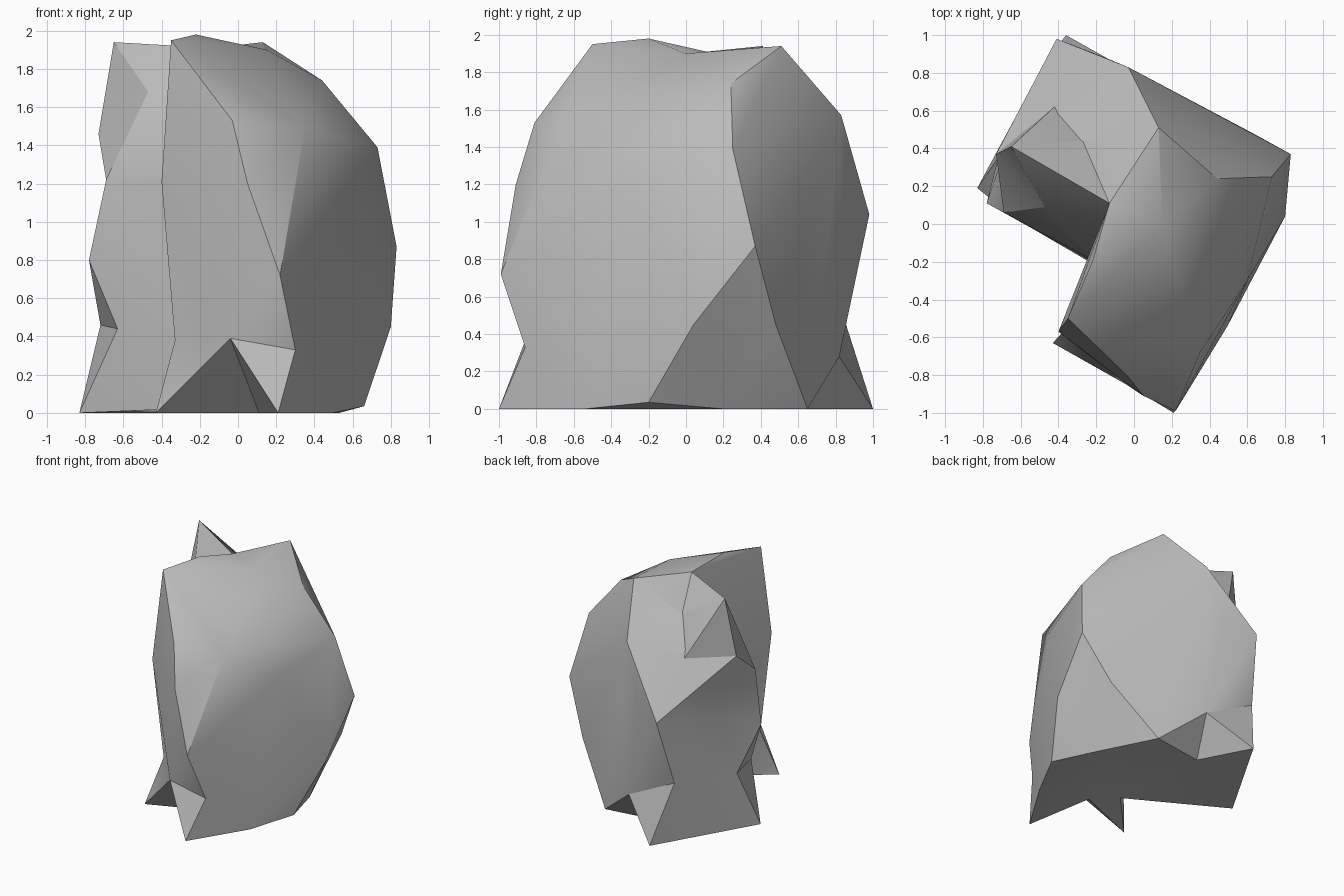
import bpy
import bmesh
import math

if "Cube" in bpy.data.objects:
    bpy.data.objects.remove(bpy.data.objects["Cube"])

# Single stone colour
stone = bpy.data.materials.new("stone grey")
stone.use_nodes = True
grey = (0.5, 0.5, 0.5, 1.0)
stone.diffuse_color = grey
bsdf = next(n for n in stone.node_tree.nodes if n.type == 'BSDF_PRINCIPLED')
bsdf.inputs["Base Color"].default_value = grey


def chunk(name, points):
    """Faceted chunk of rock: the convex hull of a few corner points."""
    bm = bmesh.new()
    for co in points:
        bm.verts.new(co)
    res = bmesh.ops.convex_hull(bm, input=bm.verts[:])
    spare = {v for key in ("geom_interior", "geom_unused") for v in res[key]
             if isinstance(v, bmesh.types.BMVert)}
    bmesh.ops.delete(bm, geom=list(spare), context='VERTS')
    bmesh.ops.recalc_face_normals(bm, faces=bm.faces[:])
    mesh = bpy.data.meshes.new(name)
    bm.to_mesh(mesh)
    bm.free()
    mesh.materials.append(stone)
    obj = bpy.data.objects.new(name, mesh)
    bpy.context.scene.collection.objects.link(obj)
    return obj


# Corners where neighbouring chunks meet
dip, saddle = (0.15, 0.0, 1.90), (-0.13, 0.11, 1.91)
shoulder, brow, flank = (0.44, 0.24, 1.74), (0.73, 0.25, 1.39), (0.83, 0.37, 0.87)
peak, ridge = (0.13, 0.51, 1.94), (-0.03, 0.83, 1.57)
heel_in, toe_in = (0.30, -0.86, 0.33), (-0.04, -0.85, 0.39)
toe_gap, side_foot, back_foot = (0.11, -0.41, 0), (0.495, -0.54, 0), (0.53, 0.20, 0)
foot_edge = (-0.33, -0.52, 0.38)
cleft_low, cleft_mid = (-0.10, -0.28, 0.03), (-0.22, -0.20, 0.50)
cleft_top = (-0.20, -0.20, 1.25)
notch_top, notch_gap = (-0.04, 0.82, 0.28), (-0.14, 0.585, 0)
horn_a, horn_b, horn_c = (-0.73, 0.37, 1.46), (-0.47, 0.09, 1.68), (-0.40, 0.64, 1.41)
horn_d = (-0.20, 0.44, 1.68)
waist_a, waist_b = (-0.69, 0.06, 1.22), (-0.65, 0.49, 0.98)
spur, spur_in = (-0.41, 0.98, 1.04), (-0.15, 0.88, 1.20)
ankle_a, ankle_b, ankle_c = (-0.72, 0.35, 0.46), (-0.63, 0.03, 0.44), (-0.48, 0.84, 0.50)

# Large front mass
boulder = chunk("boulder", [
    dip, saddle, shoulder, brow, flank, heel_in, toe_in, toe_gap, side_foot,
    back_foot, foot_edge, cleft_low, (-0.22, -0.20, 1.98), (-0.35, -0.50, 1.95),
    (-0.03, -0.81, 1.53), (0.35, -0.68, 1.49), (0.60, -0.30, 1.24),
    (-0.40, -0.57, 1.21), (0.05, -0.91, 1.20), (0.22, -0.99, 0.72),
    (-0.20, -0.70, 0.80), (-0.32, -0.42, 0.80), (0.80, 0.04, 0.45),
    (0.66, -0.20, 0.035)])

parts = [
    # Back mass with its flat rear wall
    chunk("back_mass", [
        dip, saddle, shoulder, brow, flank, peak, ridge, spur_in, notch_top,
        notch_gap, back_foot, cleft_low, (0.63, 0.48, 0.45), (0.30, 0.65, 0)]),
    # Side lobe, from its tip down to its foot
    chunk("lobe_tip", [
        (-0.65, 0.41, 1.94), saddle, horn_a, horn_b, horn_c, horn_d]),
    chunk("lobe_upper", [
        saddle, peak, ridge, horn_a, horn_b, horn_c, horn_d, waist_a, waist_b,
        spur, spur_in, cleft_top]),
    chunk("lobe_middle", [
        waist_a, waist_b, spur, spur_in, (-0.78, 0.11, 0.80), ankle_a, ankle_b,
        ankle_c, notch_top, cleft_top, cleft_mid]),
    chunk("lobe_foot", [
        ankle_a, ankle_b, ankle_c, notch_top, notch_gap, (-0.36, 1.0, 0),
        (-0.555, 0.45, 0), (-0.83, 0.19, 0), cleft_low, cleft_mid]),
    # Two pointed front feet
    chunk("toe", [
        (-0.43, -0.63, 0), foot_edge, toe_in, toe_gap, cleft_low]),
    chunk("heel", [
        (0.21, -1.0, 0), heel_in, toe_in, toe_gap, side_foot]),
]

# Fuse every chunk into one closed surface
bpy.ops.object.select_all(action='DESELECT')
bpy.context.view_layer.objects.active = boulder
boulder.select_set(True)
for part in parts:
    mod = boulder.modifiers.new("fuse", 'BOOLEAN')
    mod.operation = 'UNION'
    mod.solver = 'EXACT'
    mod.object = part
    bpy.ops.object.modifier_apply(modifier=mod.name)
for part in parts:
    bpy.data.objects.remove(part)

# Tidy the seams
bm = bmesh.new()
bm.from_mesh(boulder.data)
bmesh.ops.remove_doubles(bm, verts=bm.verts[:], dist=0.012)
bm.to_mesh(boulder.data)
bm.free()

bpy.ops.object.shade_smooth_by_angle(angle=math.radians(30))
